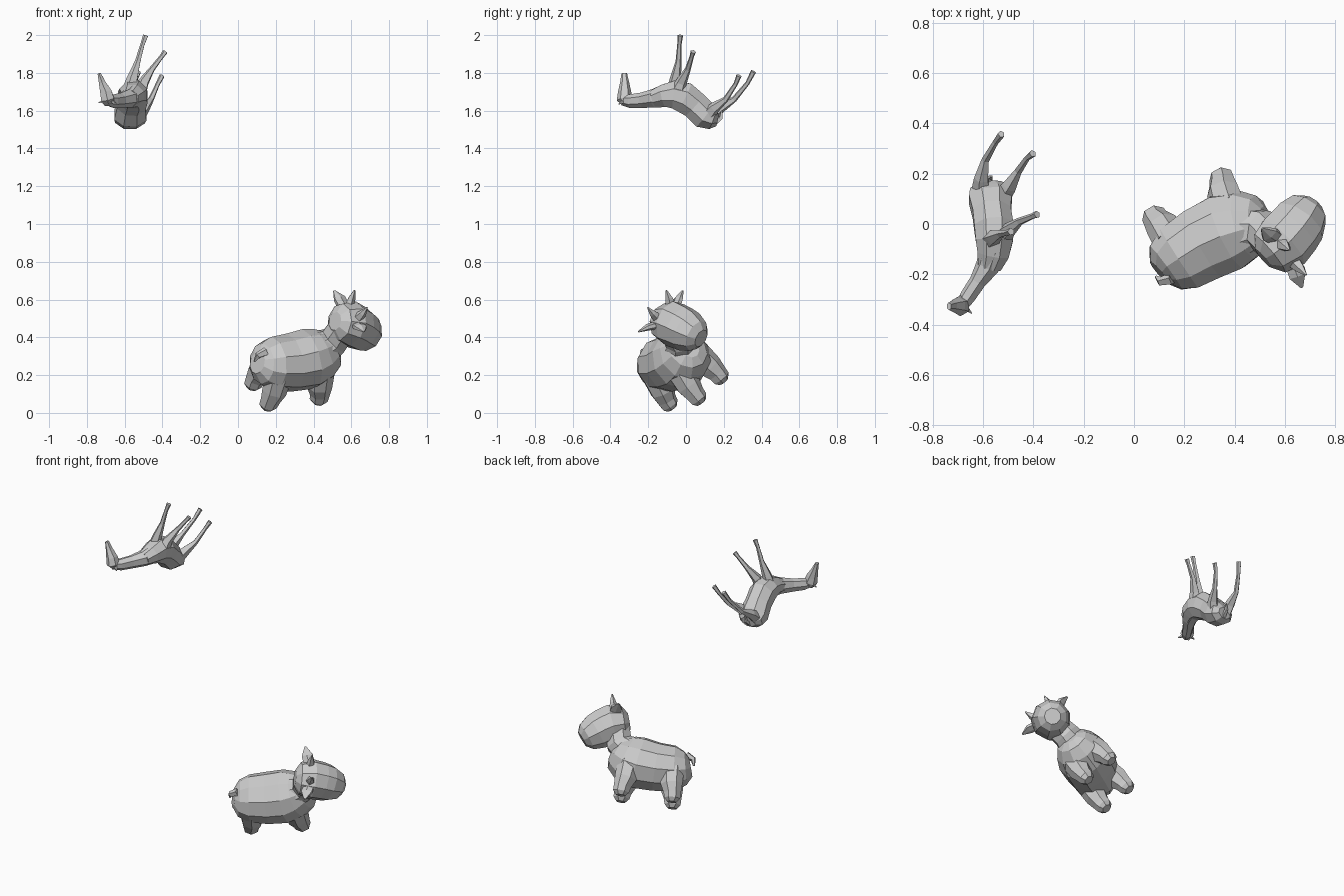
import bpy, bmesh, math
from mathutils import Vector as V


def loft(name, rings, side, n=8, phase=0.5):
    """Closed faceted tube through (centre, half width, half height) rings."""
    bm = bmesh.new()
    pts = [V(r[0]) for r in rings]
    loops = []
    for i, (c, rw, rh) in enumerate(rings):
        t = (pts[min(i + 1, len(pts) - 1)] - pts[max(i - 1, 0)]).normalized()
        s = V(side)
        s = (s - t * s.dot(t)).normalized()
        u = t.cross(s)
        loop = []
        for k in range(n):
            a = 2 * math.pi * (k + phase) / n
            loop.append(bm.verts.new(pts[i] + s * (rw * math.cos(a)) + u * (rh * math.sin(a))))
        loops.append(loop)
    for a, b in zip(loops, loops[1:]):
        for k in range(n):
            bm.faces.new((a[k], a[(k + 1) % n], b[(k + 1) % n], b[k]))
    bm.faces.new(loops[0][::-1])
    bm.faces.new(loops[-1])
    bmesh.ops.recalc_face_normals(bm, faces=bm.faces)
    me = bpy.data.meshes.new(name)
    bm.to_mesh(me)
    bm.free()
    ob = bpy.data.objects.new(name, me)
    bpy.context.collection.objects.link(ob)
    return ob


# ---- Stocky animal: tilted frame (forward, left, up) ----
F = V((0.86, 0.49, 0.10)).normalized()
L = V((-0.44, 0.66, 0.61))
L = (L - F * L.dot(F)).normalized()
U = F.cross(L)
FEET = V((0.245, 0.07, 0.085))
HEAD = V((0.593, -0.07, 0.472))


def at(origin, f, l, u):
    return origin + F * f + L * l + U * u


# Barrel body
body = [(-0.235, 0.26, 0.06, 0.06), (-0.205, 0.25, 0.115, 0.105), (-0.14, 0.24, 0.148, 0.14),
        (-0.03, 0.235, 0.162, 0.15), (0.08, 0.245, 0.165, 0.16), (0.16, 0.265, 0.14, 0.145),
        (0.215, 0.29, 0.10, 0.11), (0.24, 0.30, 0.05, 0.06)]
loft("stocky_body", [(at(FEET, f, 0, u), w, h) for f, u, w, h in body], L, 10)

# Neck
loft("stocky_neck", [(at(FEET, 0.13, 0, 0.30), 0.11, 0.11), (at(FEET, 0.21, 0, 0.35), 0.085, 0.085),
                     (at(HEAD, -0.03, 0, 0), 0.08, 0.08)], L, 8)

# Short legs
for fn, sf in (("front", 1), ("rear", -1)):
    for sn, sl in (("left", 1), ("right", -1)):
        leg = [(0.13, 0.07, 0.22, 0.075), (0.14, 0.085, 0.12, 0.068), (0.152, 0.09, 0.07, 0.054),
               (0.155, 0.09, 0.035, 0.05), (0.155, 0.09, 0.012, 0.03)]
        loft(f"stocky_{fn}_{sn}_leg",
             [(at(FEET, sf * f, sl * l, u), r, r) for f, l, u, r in leg], L, 7)

# Tail stub
loft("stocky_tail", [(at(FEET, -0.20, 0, 0.33), 0.025, 0.025), (at(FEET, -0.245, 0, 0.31), 0.018, 0.018),
                     (at(FEET, -0.255, 0, 0.27), 0.006, 0.006)], L, 5)

# Head with broad muzzle
head = [(-0.10, 0.03, 0.05), (-0.07, 0.02, 0.10), (0.0, 0.0, 0.122), (0.05, -0.03, 0.118),
        (0.09, -0.06, 0.113), (0.14, -0.10, 0.088), (0.165, -0.12, 0.05)]
loft("stocky_head", [(at(HEAD, f, 0, u), r, r) for f, u, r in head], L, 9)

# Ears and horns
for sn, s in (("left", 1), ("right", -1)):
    loft(f"stocky_{sn}_ear", [(at(HEAD, -0.01, s * 0.075, 0.05), 0.035, 0.022),
                              (at(HEAD, -0.02, s * 0.125, 0.075), 0.038, 0.018),
                              (at(HEAD, -0.03, s * 0.178, 0.088), 0.006, 0.004)], F, 6)
    loft(f"stocky_{sn}_horn", [(at(HEAD, 0.0, s * 0.05, 0.075), 0.03, 0.03),
                               (at(HEAD, 0.012, s * 0.066, 0.12), 0.02, 0.02),
                               (at(HEAD, 0.022, s * 0.075, 0.165), 0.004, 0.004)], F, 5)

# ---- Slender animal, lying upside down in the air ----
X = V((1, 0, 0))

# Torso
loft("slender_body", [((-0.575, 0.165, 1.55), 0.05, 0.035), ((-0.573, 0.14, 1.555), 0.085, 0.06),
                      ((-0.57, 0.10, 1.575), 0.092, 0.08), ((-0.565, 0.045, 1.63), 0.082, 0.08),
                      ((-0.557, -0.01, 1.67), 0.084, 0.088), ((-0.555, -0.065, 1.685), 0.08, 0.08),
                      ((-0.56, -0.12, 1.68), 0.068, 0.062), ((-0.575, -0.17, 1.665), 0.05, 0.048)],
     X, 8)

# Neck
loft("slender_neck", [((-0.555, -0.10, 1.68), 0.06, 0.065), ((-0.58, -0.17, 1.665), 0.05, 0.05),
                      ((-0.62, -0.23, 1.655), 0.035, 0.042), ((-0.66, -0.29, 1.65), 0.033, 0.038),
                      ((-0.69, -0.335, 1.655), 0.025, 0.028)], (0.8, -0.6, 0), 7)

# Head, tapering to the nose
loft("slender_head", [((-0.683, -0.315, 1.632), 0.025, 0.02), ((-0.69, -0.325, 1.66), 0.04, 0.042),
                      ((-0.70, -0.325, 1.70), 0.035, 0.035), ((-0.72, -0.325, 1.75), 0.02, 0.024),
                      ((-0.735, -0.327, 1.797), 0.01, 0.015)], X, 6)

# Ears
for sn, base, tip in (("left", (-0.70, -0.32, 1.655), (-0.738, -0.315, 1.642)),
                      ("right", (-0.67, -0.33, 1.65), (-0.645, -0.355, 1.635))):
    loft(f"slender_{sn}_ear", [(base, 0.014, 0.014), (tip, 0.003, 0.003)], (0, 0, 1), 4)

# Long thin legs: hip, mid joint, ankle, hoof
legs = {
    "front_a": [(-0.575, -0.065, 1.70), (-0.558, -0.055, 1.77), (-0.53, -0.04, 1.86),
                (-0.505, -0.035, 1.95), (-0.488, -0.03, 1.998)],
    "front_b": [(-0.52, -0.05, 1.69), (-0.50, -0.025, 1.75), (-0.455, 0.01, 1.82),
                (-0.405, 0.03, 1.885), (-0.385, 0.038, 1.912)],
    "rear_a": [(-0.605, 0.13, 1.575), (-0.605, 0.18, 1.615), (-0.59, 0.255, 1.66),
               (-0.55, 0.325, 1.745), (-0.527, 0.357, 1.807)],
    "rear_b": [(-0.53, 0.11, 1.57), (-0.495, 0.15, 1.615), (-0.46, 0.21, 1.66),
               (-0.425, 0.262, 1.74), (-0.402, 0.28, 1.785)],
}
radii = (0.042, 0.031, 0.016, 0.012, 0.015)
for name, path in legs.items():
    loft(f"slender_{name}_leg", [(p, r, r) for p, r in zip(path, radii)], X, 5)

# Short tail
loft("slender_tail", [((-0.575, 0.15, 1.53), 0.015, 0.015), ((-0.57, 0.185, 1.56), 0.012, 0.012),
                      ((-0.565, 0.19, 1.60), 0.005, 0.005)], X, 4)
